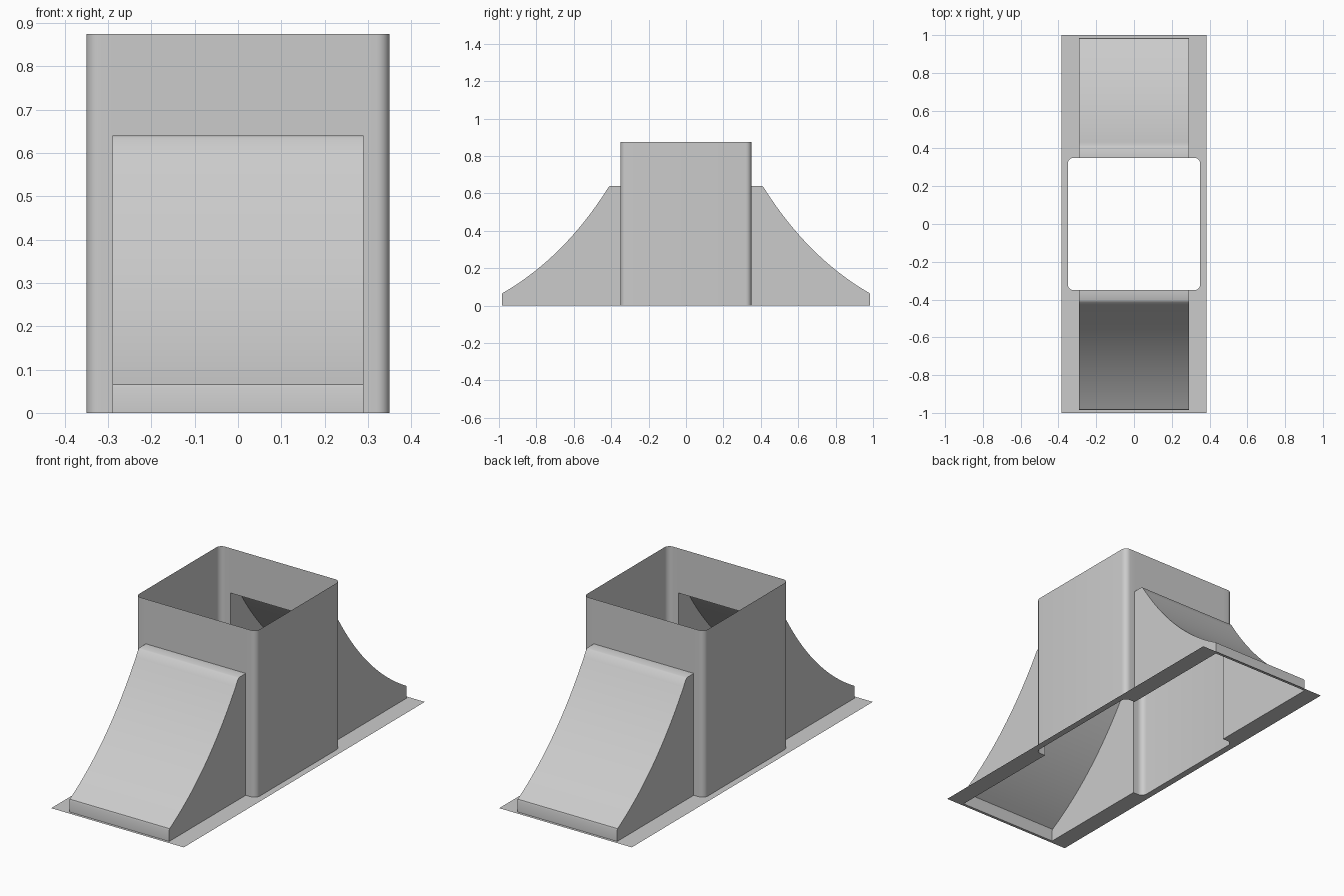
import bpy
import bmesh
import math
from mathutils import Matrix

cube = bpy.data.objects.get("Cube")
if cube:
    bpy.data.objects.remove(cube, do_unlink=True)

HALF = 0.35           # half width of the square duct
RADIUS = 0.03         # duct corner radius
TOP = 0.875           # duct height
OPEN_X = 0.29         # half width of the ramps and openings
OPEN_Z = 0.64         # height of the ramps and openings
RAMP_END = 0.985      # where the ramps end

grey = bpy.data.materials.new("plain grey")
grey.use_nodes = True
grey.diffuse_color = (0.6, 0.6, 0.6, 1)
grey.node_tree.nodes["Principled BSDF"].inputs["Base Color"].default_value = (0.6, 0.6, 0.6, 1)


def strip(bm, row_a, row_b):
    """Quads between two rows of points."""
    a = [bm.verts.new(p) for p in row_a]
    b = [bm.verts.new(p) for p in row_b]
    for i in range(len(a) - 1):
        bm.faces.new((a[i], a[i + 1], b[i + 1], b[i]))


def finish(bm, name):
    bmesh.ops.remove_doubles(bm, verts=bm.verts, dist=0.0005)
    mesh = bpy.data.meshes.new(name)
    bm.to_mesh(mesh)
    bm.free()
    mesh.materials.append(grey)
    obj = bpy.data.objects.new(name, mesh)
    bpy.context.collection.objects.link(obj)
    bpy.ops.object.select_all(action="DESELECT")
    obj.select_set(True)
    bpy.context.view_layer.objects.active = obj
    bpy.ops.object.shade_smooth_by_angle(angle=math.radians(35))
    return obj


def corner(sign):
    """Rounded corner on the +x side, counterclockwise."""
    start = -math.pi / 2 if sign < 0 else 0
    c = HALF - RADIUS
    angles = [start + i * math.pi / 12 for i in range(7)]
    return [(c + RADIUS * math.cos(t), sign * c + RADIUS * math.sin(t)) for t in angles]


def at_height(points, z):
    return [(x, y, z) for x, y in points]


# Duct: open tube with an opening in the front and back walls
side = [(OPEN_X, -HALF)] + corner(-1) + corner(1) + [(OPEN_X, HALF)]
other = [(-x, -y) for x, y in side]
bm = bmesh.new()
for wall in (side, other):
    strip(bm, at_height(wall, 0), at_height(wall, OPEN_Z))
ring = side + other + side[:1]
strip(bm, at_height(ring, OPEN_Z), at_height(ring, TOP))
finish(bm, "duct")

# Base flange: flat sheet around the footprint
inner = [(0, -RAMP_END), (OPEN_X, -RAMP_END)] + side + [(OPEN_X, RAMP_END), (0, RAMP_END)]
outer = [(0, -1), (0.385, -1)] + [(0.385, y) for x, y in side] + [(0.385, 1), (0, 1)]
bm = bmesh.new()
for turn in (1, -1):
    strip(bm, [(turn * x, turn * y, 0) for x, y in outer],
          [(turn * x, turn * y, 0) for x, y in inner])
finish(bm, "base_flange")

# Ramps: hollow curved hoods with softened edges
start, control, end = (-0.413, 0.635), (-0.65, 0.256), (-0.982, 0.066)
curve = []
for i in range(25):
    t = i / 24
    curve.append(tuple((1 - t) ** 2 * s + 2 * t * (1 - t) * c + t * t * e
                       for s, c, e in zip(start, control, end)))
profile = [(-HALF, OPEN_Z), (-0.404, OPEN_Z)] + curve + [(-RAMP_END, 0.058), (-RAMP_END, 0)]

for name, angle in (("front_ramp", 0), ("back_ramp", math.pi)):
    bm = bmesh.new()
    strip(bm, [(-OPEN_X, y, z) for y, z in profile], [(OPEN_X, y, z) for y, z in profile])
    cheek = profile + [(-HALF, 0)]
    bm.faces.new([bm.verts.new((OPEN_X, y, z)) for y, z in cheek])
    bm.faces.new([bm.verts.new((-OPEN_X, y, z)) for y, z in reversed(cheek)])
    bm.transform(Matrix.Rotation(angle, 4, "Z"))
    finish(bm, name)
